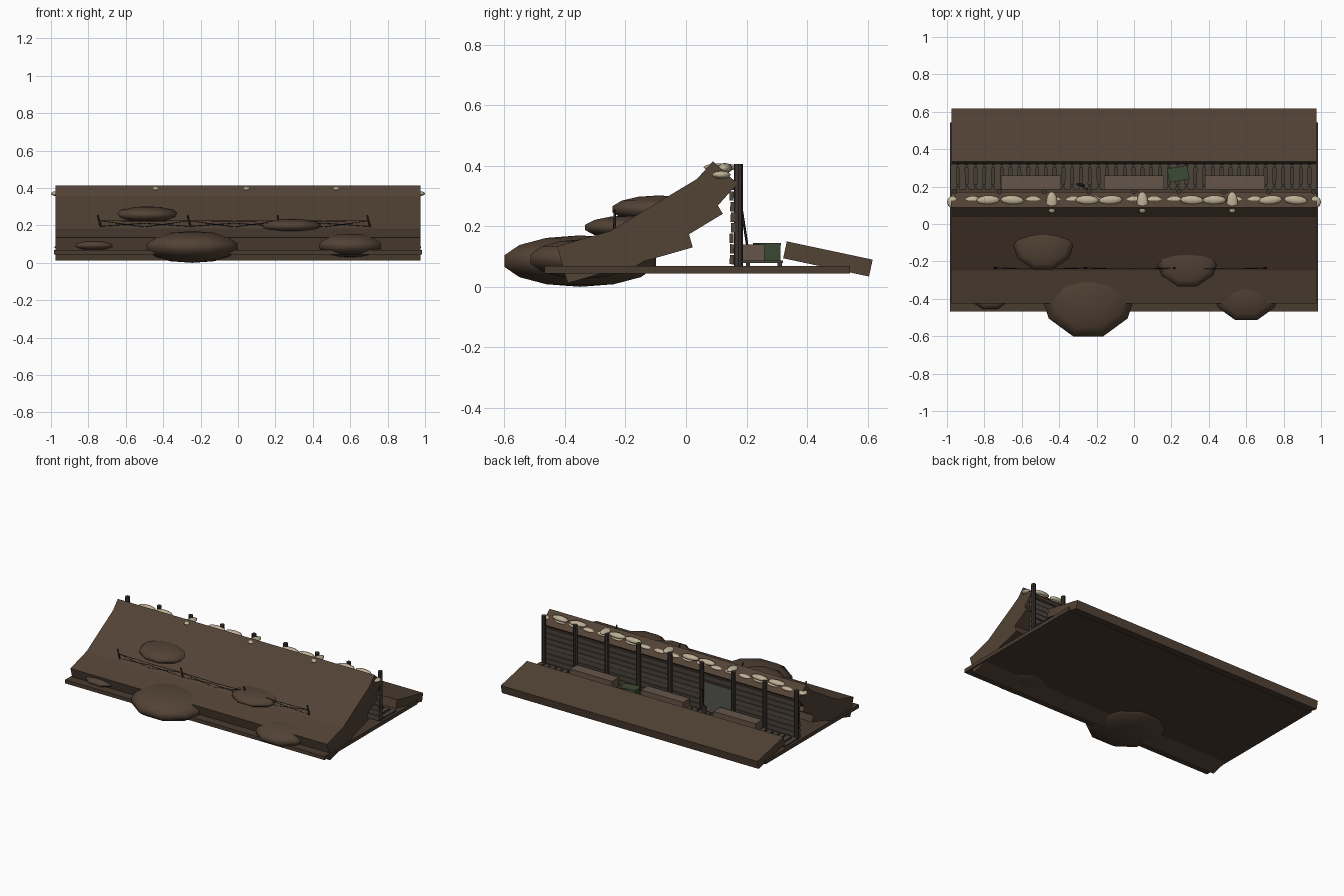
import bpy, bmesh, math, random
from mathutils import Vector, Matrix, Euler

if "Cube" in bpy.data.objects:
    bpy.data.objects.remove(bpy.data.objects["Cube"])
random.seed(4)

def mat(name, col):
    m = bpy.data.materials.new(name)
    m.diffuse_color = (*col, 1)
    m.use_nodes = True
    m.node_tree.nodes["Principled BSDF"].inputs["Base Color"].default_value = m.diffuse_color
    return m

EARTH = mat("earth", (0.085, 0.055, 0.036))
BASE = mat("dark_earth", (0.068, 0.045, 0.030))
WOOD = mat("old_wood", (0.075, 0.058, 0.045))
POST = mat("post_wood", (0.045, 0.036, 0.030))
BENCH = mat("bench_wood", (0.13, 0.09, 0.065))
BAG = mat("sandbag_cloth", (0.50, 0.43, 0.30))
METAL = mat("metal", (0.09, 0.09, 0.085))
RUST = mat("wire_metal", (0.03, 0.024, 0.02))
GREEN = mat("green_paint", (0.045, 0.07, 0.035))

def finish(name, bm, m, smooth=False):
    me = bpy.data.meshes.new(name)
    bm.to_mesh(me)
    bm.free()
    me.materials.append(m)
    for p in me.polygons:
        p.use_smooth = smooth
    ob = bpy.data.objects.new(name, me)
    bpy.context.collection.objects.link(ob)
    return ob

def place(c, s, rot):
    return (Matrix.Translation(c) @ Euler([math.radians(r) for r in rot]).to_matrix().to_4x4()
            @ Matrix.Diagonal((*s, 1)))

def add_box(bm, c, s, rot=(0, 0, 0)):
    bmesh.ops.create_cube(bm, size=1, matrix=place(c, s, rot))

def box(name, c, s, m, rot=(0, 0, 0)):
    bm = bmesh.new()
    add_box(bm, c, s, rot)
    return finish(name, bm, m)

def add_blob(bm, c, r, seg, rings, rotz=0):
    bmesh.ops.create_uvsphere(bm, u_segments=seg, v_segments=rings, radius=1,
                              matrix=place(c, r, (0, 0, rotz)) @ Matrix.Rotation(math.radians(90), 4, 'Z'))

def add_rod(bm, a, b, r, seg=6):
    a, b = Vector(a), Vector(b)
    d = b - a
    q = d.to_track_quat('Z', 'Y').to_matrix().to_4x4()
    bmesh.ops.create_cone(bm, cap_ends=True, segments=seg, radius1=r, radius2=r, depth=d.length,
                          matrix=Matrix.Translation((a + b) / 2) @ q)

def slope(name, tl, length, thick, tilt, width):
    """Tilted earth slab given its upper front edge (y, z)."""
    a = math.radians(tilt)
    s, c = math.sin(a), math.cos(a)
    y = tl[0] + length / 2 * c + thick / 2 * s
    z = tl[1] + length / 2 * s - thick / 2 * c
    box(name, (0, y, z), (width, length, thick), EARTH, (tilt, 0, 0))

# ground slab and earth banks
box("ground_base", (0, 0.037, 0.057), (1.97, 1.01, 0.025), BASE)
slope("front_bank_lower", (-0.426, 0.134), 0.43, 0.127, 16, 1.95)
slope("front_bank_middle", (-0.269, 0.173), 0.37, 0.143, 31, 1.95)
slope("front_bank_crest", (-0.045, 0.266), 0.2, 0.11, 48, 1.95)
slope("rear_bank", (0.333, 0.15), 0.29, 0.057, -12, 1.95)

# mounds of churned earth
for i, (c, r) in enumerate([((-0.245, -0.35, 0.085), (0.268, 0.27, 0.085)),
                            ((0.6, -0.338, 0.092), (0.193, 0.19, 0.065)),
                            ((-0.485, -0.09, 0.256), (0.172, 0.165, 0.046)),
                            ((0.285, -0.18, 0.196), (0.174, 0.165, 0.04)),
                            ((-0.77, -0.335, 0.093), (0.131, 0.13, 0.032))]):
    bm = bmesh.new()
    add_blob(bm, c, r, 10, 7)
    finish(f"mound_{i}", bm, EARTH, True)

# revetment posts
xs = [-0.96 + 0.24 * i for i in range(9)]
bm = bmesh.new()
for x in xs:
    add_rod(bm, (x, 0.173, 0.06), (x, 0.173, 0.405), 0.015, 8)
finish("wall_posts", bm, POST)

# horizontal wall boards
bm = bmesh.new()
for i in range(8):
    add_box(bm, (0, 0.153 + random.uniform(-0.003, 0.003), 0.09 + i * 0.035),
            (1.94, 0.014, 0.031), (random.uniform(-3, 3), 0, 0))
finish("wall_boards", bm, WOOD)

# metal sheet leaning on the wall, made from a ribbed row
bm = bmesh.new()
for i in range(9):
    add_box(bm, (-0.45 + i * 0.023, 0.166 + 0.002 * (i % 2), 0.175), (0.023, 0.006, 0.2))
finish("metal_sheet", bm, METAL)

# duckboard slats and rails
bm = bmesh.new()
for i in range(42):
    add_box(bm, (-0.965 + i * 0.047, 0.253, 0.083), (0.032, 0.135, 0.008),
            (0, 0, random.uniform(-1.5, 1.5)))
finish("duckboard_slats", bm, WOOD)
bm = bmesh.new()
for y in (0.205, 0.31):
    add_box(bm, (0, y, 0.074), (1.94, 0.014, 0.012))
finish("duckboard_rails", bm, POST)

# fire-step benches
for i, x in enumerate((-0.55, 0, 0.54)):
    box(f"fire_step_{i}", (x, 0.222, 0.113), (0.32, 0.075, 0.055), BENCH)

# green supply crate with lid
box("supply_crate", (0.237, 0.268, 0.112), (0.105, 0.07, 0.052), GREEN, (0, 0, 10))
box("supply_crate_lid", (0.237, 0.268, 0.141), (0.11, 0.075, 0.008), GREEN, (0, 0, 10))

# leaning shovel
bm = bmesh.new()
add_rod(bm, (-0.28, 0.205, 0.12), (-0.25, 0.185, 0.25), 0.004)
add_box(bm, (-0.285, 0.21, 0.105), (0.035, 0.005, 0.045), (10, 13, 0))
finish("leaning_shovel", bm, RUST)

# sandbags: upper row, cross-laid ones, and a half-buried lower row
bm = bmesh.new()
for x in (-0.78, -0.65, -0.25, -0.125, 0.31, 0.43, 0.73, 0.865):
    add_blob(bm, (x, 0.128, 0.392), (0.064, 0.025, 0.017), 10, 6, random.uniform(-6, 6))
for x in (-0.44, 0.045, 0.525):
    add_blob(bm, (x, 0.115, 0.395), (0.03, 0.06, 0.013), 10, 6)
for i in range(19):
    x = -0.97 + i * 1.94 / 18
    add_blob(bm, (x, 0.117, 0.37), (0.03 if i in (0, 18) else 0.054, 0.032, 0.013), 10, 6)
finish("sandbags", bm, BAG, True)

# wire stakes and sagging strands
bm = bmesh.new()
stakes = [-0.74, -0.26, 0.22, 0.70]
for i, x in enumerate(stakes):
    add_rod(bm, (x + 0.012, -0.235, 0.17), (x - 0.01, -0.235, 0.255), 0.005)
finish("wire_stakes", bm, RUST)
bm = bmesh.new()
for a, b in zip(stakes, stakes[1:]):
    m = (a + b) / 2
    for z0, z1 in ((0.225, 0.223), (0.225, 0.192), (0.195, 0.212)):
        add_rod(bm, (a, -0.237, z0), (m, -0.24, z1), 0.0018, 4)
        add_rod(bm, (m, -0.24, z1), (b, -0.237, z0), 0.0018, 4)
finish("barbed_wire", bm, RUST)
